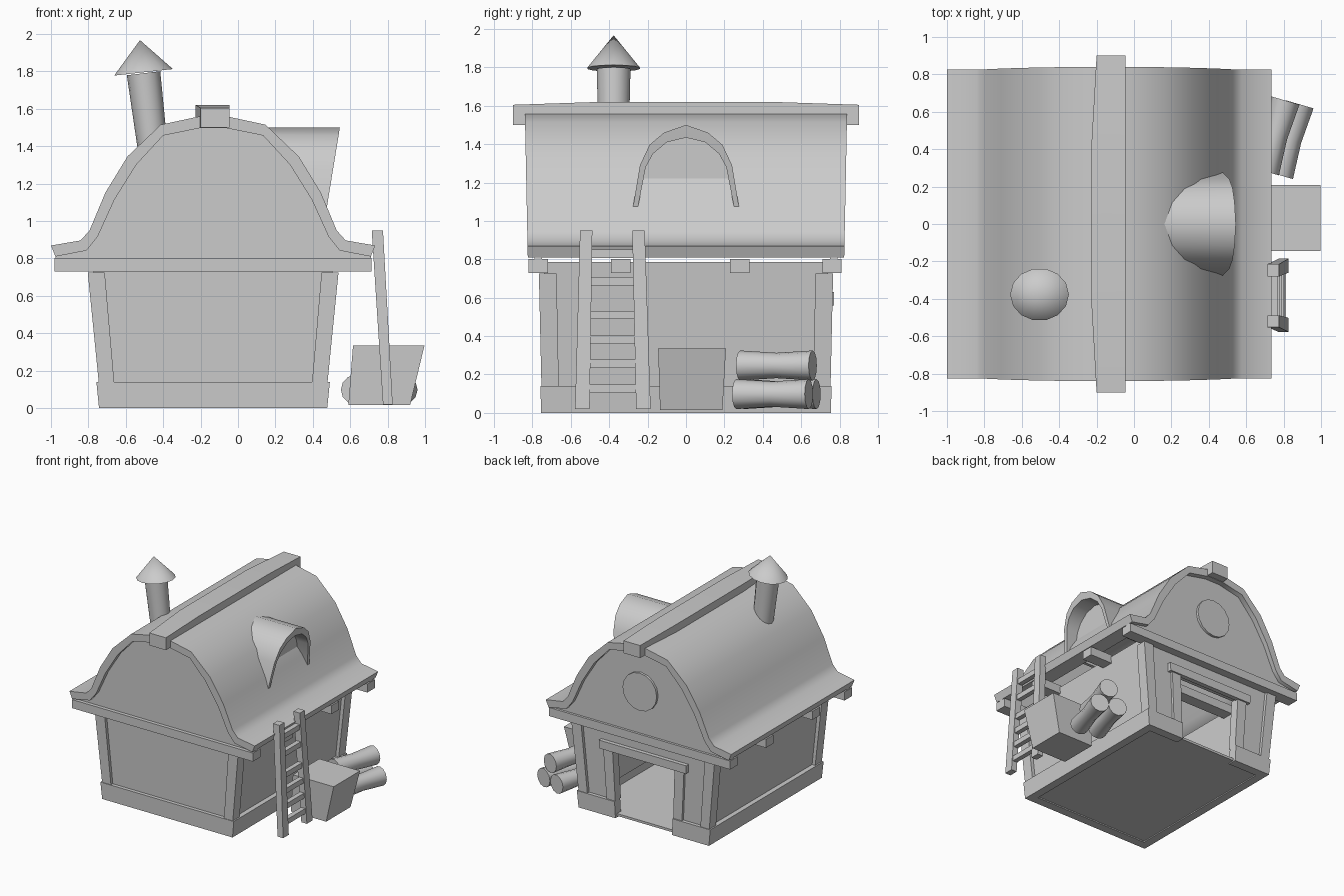
import bpy, bmesh, math
from mathutils import Vector

cube = bpy.data.objects.get("Cube")
if cube:
    bpy.data.objects.remove(cube, do_unlink=True)

GREY = (0.6, 0.6, 0.6, 1)
mat = bpy.data.materials.new("plain grey")
mat.use_nodes = True
mat.diffuse_color = GREY
mat.node_tree.nodes["Principled BSDF"].inputs["Base Color"].default_value = GREY

CX = -0.133  # house centre line


def loft(name, sections):
    """Skin a row of equal closed sections and cap both ends."""
    bm = bmesh.new()
    rings = [[bm.verts.new(p) for p in s] for s in sections]
    n = len(rings[0])
    for a, b in zip(rings, rings[1:]):
        for i in range(n):
            j = (i + 1) % n
            bm.faces.new((a[i], a[j], b[j], b[i]))
    bm.faces.new(rings[0][::-1])
    bm.faces.new(rings[-1])
    bmesh.ops.remove_doubles(bm, verts=bm.verts, dist=1e-5)
    bmesh.ops.recalc_face_normals(bm, faces=bm.faces)
    me = bpy.data.meshes.new(name)
    bm.to_mesh(me)
    bm.free()
    ob = bpy.data.objects.new(name, me)
    bpy.context.collection.objects.link(ob)
    me.materials.append(mat)
    bpy.ops.object.select_all(action='DESELECT')
    ob.select_set(True)
    bpy.context.view_layer.objects.active = ob
    bpy.ops.object.shade_smooth_by_angle(angle=math.radians(50))
    return ob


def quad(x0, x1, y0, y1, z):
    return [(x0, y0, z), (x1, y0, z), (x1, y1, z), (x0, y1, z)]


def box(name, x0, x1, y0, y1, z0, z1):
    return loft(name, [quad(x0, x1, y0, y1, z0), quad(x0, x1, y0, y1, z1)])


def house_box(name, x0, x1, y0, y1, z0, z1):
    """Box relative to the house centre, flaring outward with height."""
    def flare(p):
        return (CX + p[0] * (1 + 0.167 * p[2]), p[1] * (1 + 0.03 * p[2]), p[2])
    return loft(name, [[flare(p) for p in quad(x0, x1, y0, y1, z)] for z in (z0, z1)])


def tube(name, p0, p1, radii, sides=12, squash=1.0):
    """Round bar from p0 to p1 with evenly spaced radii."""
    p0, p1 = Vector(p0), Vector(p1)
    axis = (p1 - p0).normalized()
    side = Vector((0, 1, 0)) if abs(axis.z) > 0.5 else Vector((0, 0, 1))
    u = axis.cross(side).normalized()
    v = axis.cross(u)
    rings = []
    for k, r in enumerate(radii):
        c = p0.lerp(p1, k / (len(radii) - 1))
        angles = [math.tau * i / sides for i in range(sides)]
        rings.append([c + u * r * math.cos(a) + v * r * squash * math.sin(a) for a in angles])
    return loft(name, rings)


# Floor, plinth and walls, with a doorway in the back
DOOR = 0.265
house_box("floor", -0.58, 0.58, -0.73, 0.73, 0.01, 0.03)
house_box("plinth_front", -0.61, 0.61, -0.755, -0.68, 0, 0.14)
house_box("wall_front", -0.57, 0.57, -0.725, -0.68, 0.1, 0.785)
house_box("wall_over_door", -DOOR, DOOR, 0.68, 0.725, 0.57, 0.785)
for s, side in ((1, "left"), (-1, "right")):
    house_box("plinth_" + side, s * 0.54, s * 0.61, -0.68, 0.68, 0, 0.14)
    house_box("wall_" + side, s * 0.525, s * 0.57, -0.68, 0.68, 0.1, 0.785)
    house_box("plinth_back_" + side, s * DOOR, s * 0.61, 0.68, 0.755, 0, 0.14)
    house_box("wall_back_" + side, s * DOOR, s * 0.57, 0.68, 0.725, 0.1, 0.785)
    house_box("door_post_" + side, s * DOOR, s * 0.345, 0.67, 0.745, 0.14, 0.57)
    for t, end in ((1, "back"), (-1, "front")):
        house_box(f"corner_post_{end}_{side}", s * 0.517, s * 0.598,
                  t * 0.66, t * 0.75, 0.14, 0.725)
house_box("door_lintel", -0.37, 0.37, 0.72, 0.758, 0.56, 0.63)

# Cross beams under the roof
for y in (-0.77, -0.34, 0.28, 0.76):
    box("cross_beam", -0.98, 0.714, y - 0.05, y + 0.05, 0.73, 0.802)

# Curved roof shell: half profiles as distance from centre and height
outer = [(0.867, 0.869), (0.709, 0.896), (0.661, 0.949), (0.576, 1.152),
         (0.458, 1.345), (0.28, 1.515), (0.07, 1.56)]
inner = [(0.843, 0.81), (0.677, 0.842), (0.617, 0.917), (0.527, 1.115),
         (0.41, 1.302), (0.267, 1.457), (0.07, 1.497)]


def both(half):
    return [(CX - d, z) for d, z in half] + [(CX + d, z) for d, z in half[::-1]]


shell = both(outer) + both(inner)[::-1]
loft("roof", [[(x, s * (0.825 + 0.02 * (z - 0.85)), z) for x, z in shell] for s in (-1, 1)])

# Gable ends with a round window in the back one
gable = [(CX - 0.843, 0.802)] + both(inner) + [(CX + 0.843, 0.802)]
for s, end in ((-1, "front"), (1, "back")):
    loft("gable_" + end, [[(x, s * y, z) for x, z in gable] for y in (0.75, 0.79)])
tube("round_window", (CX, 0.78, 1.16), (CX, 0.81, 1.16), (0.16, 0.16), 16)

# Ridge beam, slightly fuller in the middle
loft("ridge_beam", [[(x, y, 1.5), (-0.045, y, 1.5), (-0.045, y, z), (x, y, z)]
                    for y, x, z in ((-0.9, -0.2, 1.605), (-0.45, -0.226, 1.62),
                                    (0.45, -0.226, 1.62), (0.9, -0.2, 1.605))])

# Arched dormer: band and recessed panel
arch_out = [(0.276, 1.073), (0.24, 1.29), (0.19, 1.396), (0.115, 1.46), (0, 1.5)]
arch_in = [(0.25, 1.073), (0.21, 1.28), (0.172, 1.35), (0.1, 1.41), (0, 1.434)]


def arch(half):
    return [(-y, z) for y, z in half] + [(y, z) for y, z in half[-2::-1]]


band = arch(arch_out) + arch(arch_in)[::-1]
loft("dormer_hood", [[(0.12, y, z) for y, z in band],
                     [(0.475 + 0.163 * (z - 1.073), y, z) for y, z in band]])
loft("dormer_panel", [[(x, y, z) for y, z in arch(arch_in)] for x in (0.37, 0.4)])

# Leaning chimney with a conical cap
tube("chimney_pipe", (-0.455, -0.377, 1.38), (-0.505, -0.377, 1.79), (0.08, 0.09), 14)
tube("chimney_cap", (-0.505, -0.377, 1.795), (-0.524, -0.377, 1.967), (0.158, 0), 14, 0.89)

# Ladder leaning on the eave
for name, b0, b1, t0, t1 in (("ladder_rail_right", -0.578, -0.502, -0.552, -0.488),
                             ("ladder_rail_left", -0.26, -0.184, -0.28, -0.215)):
    loft(name, [quad(0.775, 0.827, b0, b1, 0.02), quad(0.715, 0.775, t0, t1, 0.95)])
for z in (0.125, 0.255, 0.38, 0.51, 0.685, 0.83):
    x = 0.801 - 0.06 * z
    box("ladder_rung", x - 0.02, x + 0.02, -0.52, -0.24, z - 0.022, z + 0.022)

# Flared crate
loft("crate", [quad(0.59, 0.92, -0.135, 0.19, 0.015), quad(0.615, 0.997, -0.145, 0.208, 0.335)])

# Stacked logs, narrow at the waist
for dx, dy, z in ((0, 0, 0.098), (-0.15, 0.04, 0.098), (-0.075, 0.02, 0.247)):
    tube("log", (0.775 + dx, 0.262 + dy, z), (0.885 + dx, 0.64 + dy, z), (0.078, 0.066, 0.078))
